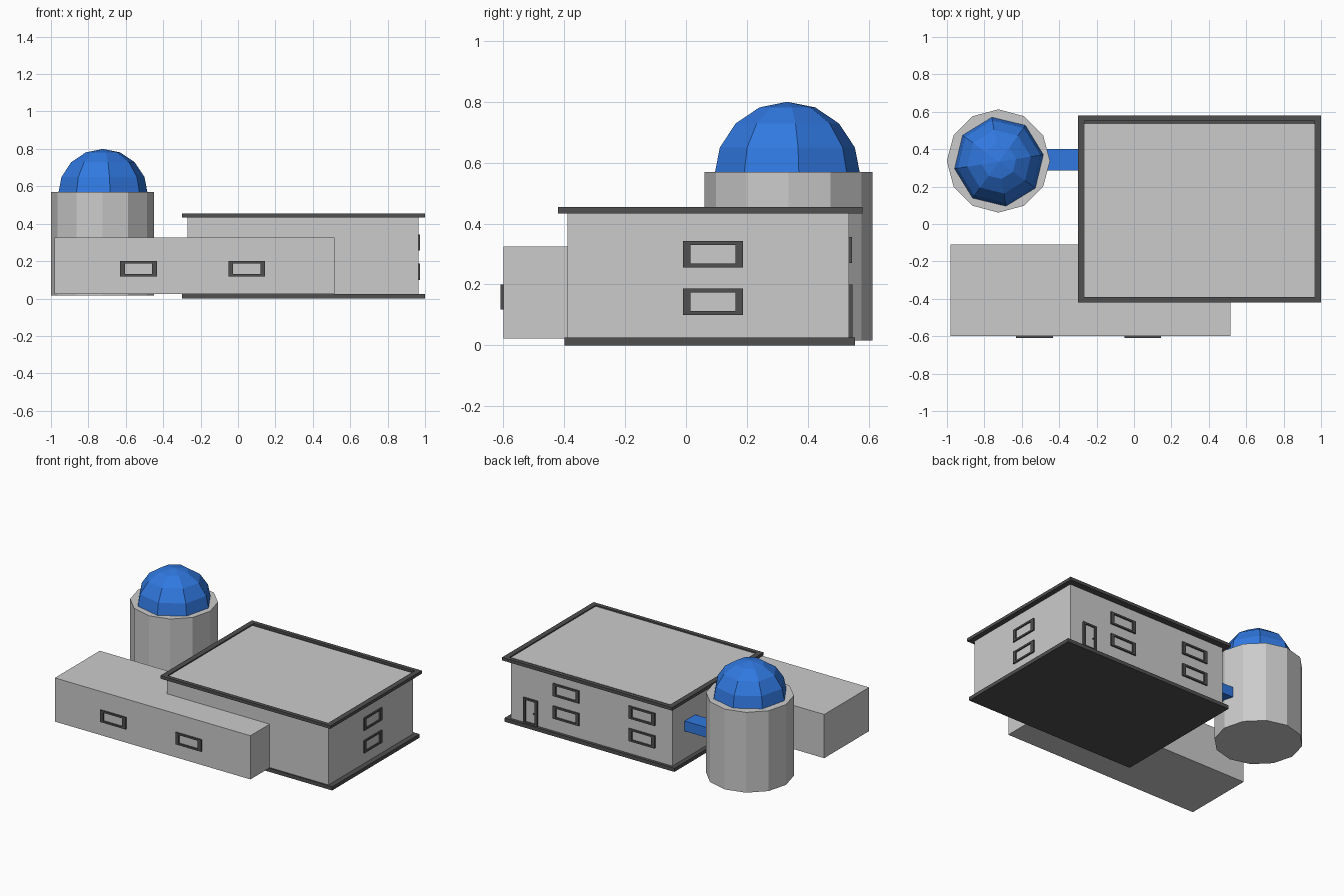
import bpy, bmesh, math
from mathutils import Vector, Matrix

if "Cube" in bpy.data.objects:
    bpy.data.objects.remove(bpy.data.objects["Cube"])


def material(name, rgb):
    m = bpy.data.materials.new(name)
    m.diffuse_color = (*rgb, 1)
    m.use_nodes = True
    m.node_tree.nodes["Principled BSDF"].inputs["Base Color"].default_value = m.diffuse_color
    return m


BLUE = material("blue", (0.03, 0.19, 0.75))
DARK = material("dark_grey", (0.08, 0.08, 0.08))


def finish(name, bm, mat=None):
    bmesh.ops.recalc_face_normals(bm, faces=bm.faces)
    me = bpy.data.meshes.new(name)
    bm.to_mesh(me)
    bm.free()
    ob = bpy.data.objects.new(name, me)
    bpy.context.collection.objects.link(ob)
    if mat:
        me.materials.append(mat)
    return ob


def box(name, x, y, z, mat=None):
    bm = bmesh.new()
    bmesh.ops.create_cube(bm, size=1)
    for v in bm.verts:
        v.co = Vector([(a + b) / 2 + c * (b - a) for (a, b), c in zip((x, y, z), v.co)])
    return finish(name, bm, mat)


def frame(name, axis, u, v, w, tu, tv, mat=DARK):
    """Rectangular ring in the plane across 'axis', with depth range w."""
    def place(a, b, d):
        return {"x": (d, a, b), "y": (a, d, b), "z": (a, b, d)}[axis]

    bm = bmesh.new()
    rings = []
    for d, inset in ((w[0], 0), (w[1], 0), (w[1], 1), (w[0], 1)):
        a0, a1 = u[0] + tu * inset, u[1] - tu * inset
        b0, b1 = v[0] + tv * inset, v[1] - tv * inset
        rings.append([bm.verts.new(place(a, b, d))
                      for a, b in ((a0, b0), (a1, b0), (a1, b1), (a0, b1))])
    for i in range(4):
        r, s = rings[i], rings[(i + 1) % 4]
        for j in range(4):
            k = (j + 1) % 4
            bm.faces.new((r[j], r[k], s[k], s[j]))
    return finish(name, bm, mat)


# Main building: walls, base slab, overhanging roof with raised rim
box("main_walls", (-0.27, 0.965), (-0.39, 0.535), (0.02, 0.446))
box("base_slab", (-0.3, 1), (-0.4, 0.555), (0, 0.025), DARK)
box("roof_slab", (-0.3, 1), (-0.42, 0.58), (0.433, 0.439), DARK)
frame("roof_rim", "z", (-0.3, 1), (-0.42, 0.58), (0.436, 0.454), 0.036, 0.028)

# Low front wing
box("front_wing", (-0.98, 0.515), (-0.6, -0.11), (0.023, 0.325))

# Windows on the wing front, the right wall and the back wall
for i, x in enumerate((-0.63, -0.052)):
    frame(f"wing_window_{i}", "y", (x, x + 0.196), (0.118, 0.2), (-0.61, -0.598), 0.025, 0.012)
for i, z in enumerate((0.1, 0.256)):
    frame(f"right_window_{i}", "x", (-0.01, 0.188), (z, z + 0.086), (0.96, 0.974), 0.025, 0.012)
    for j, x in enumerate((-0.14, 0.44)):
        frame(f"back_window_{i}_{j}", "y", (x, x + 0.2), (z + 0.014, z + 0.1),
              (0.53, 0.545), 0.025, 0.012)

# Back door with knob
frame("door_frame", "y", (0.757, 0.865), (0.025, 0.2), (0.53, 0.547), 0.017, 0.012)
box("door_panel", (0.77, 0.852), (0.53, 0.538), (0.03, 0.19))
bm = bmesh.new()
bmesh.ops.create_icosphere(bm, subdivisions=1, radius=0.006,
                           matrix=Matrix.Translation((0.785, 0.542, 0.105)))
finish("door_knob", bm, DARK)

# Twelve-sided tower
CX, CY = -0.725, 0.337
bm = bmesh.new()
bmesh.ops.create_cone(bm, cap_ends=True, segments=12, radius1=0.276, radius2=0.276,
                      depth=0.555, matrix=Matrix.Translation((CX, CY, 0.2925)))
finish("tower", bm)

# Faceted dome: upper half of an eight-sided sphere
bm = bmesh.new()
bmesh.ops.create_uvsphere(bm, u_segments=8, v_segments=8, radius=0.243)
bmesh.ops.delete(bm, geom=[v for v in bm.verts if v.co.z < -0.01], context="VERTS")
bmesh.ops.transform(bm, verts=bm.verts, matrix=Matrix.Translation((CX + 0.003, CY - 0.004, 0.557))
                    @ Matrix.Rotation(math.radians(9), 4, "Z"))
finish("dome", bm, BLUE)

# Walkway between tower and main building
box("walkway", (-0.5, -0.265), (0.285, 0.4), (0.215, 0.285), BLUE)
